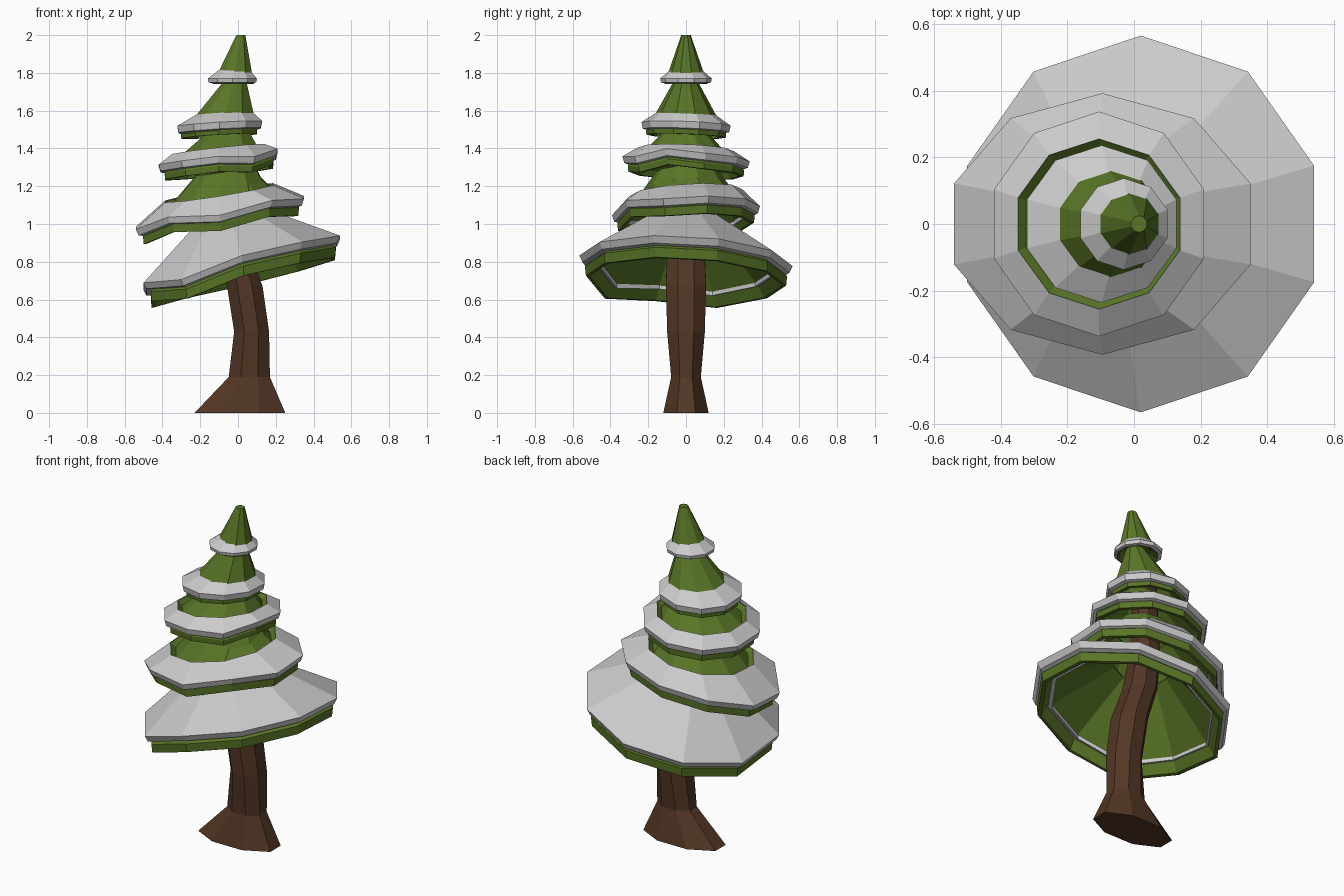
import bpy, bmesh
from math import cos, sin, pi

if "Cube" in bpy.data.objects:
    bpy.data.objects.remove(bpy.data.objects["Cube"])


def material(name, color):
    m = bpy.data.materials.new(name)
    m.diffuse_color = (*color, 1)
    m.use_nodes = True
    m.node_tree.nodes["Principled BSDF"].inputs["Base Color"].default_value = m.diffuse_color
    return m


GREEN = material("needles", (0.10, 0.18, 0.02))
BROWN = material("bark", (0.085, 0.037, 0.018))


def loft(name, rings, sides, mat=None, closed=False, phase=pi / 2, sag={}, sag_rings=()):
    """Skin through rings (cx, cz, rx, ry, slope_x, slope_y); closed joins last to first.
    sag maps a corner number to a height offset for the rings in sag_rings."""
    bm = bmesh.new()
    loops = []
    for k, (cx, cz, rx, ry, sx, sy) in enumerate(rings):
        loop = []
        for i in range(sides):
            a = phase + 2 * pi * i / sides
            x, y = rx * cos(a), ry * sin(a)
            dz = sag.get(i, 0) if k in sag_rings else 0
            loop.append(bm.verts.new((cx + x, y, cz + sx * x + sy * y + dz)))
        loops.append(loop)
    pairs = list(zip(loops, loops[1:]))
    if closed:
        pairs.append((loops[-1], loops[0]))
    else:
        bm.faces.new(loops[0])
        bm.faces.new(loops[-1])
    for a, b in pairs:
        for i in range(sides):
            j = (i + 1) % sides
            bm.faces.new((a[i], a[j], b[j], b[i]))
    bmesh.ops.recalc_face_normals(bm, faces=bm.faces)
    me = bpy.data.meshes.new(name)
    bm.to_mesh(me)
    bm.free()
    ob = bpy.data.objects.new(name, me)
    bpy.context.collection.objects.link(ob)
    if mat:
        me.materials.append(mat)
    return ob


# Tiers: slopes, snow rim (cx, z, rx, ry), snow top (cx, z, r),
# needle rim (cx, z, rx, ry), needle top (cx, z, r)
TIERS = [
    ((.24, -.05), (.02, .805, .547, .565), (-.04, 1.03, .20), (.028, .70, .51, .53), (-.05, 1.06, .16)),
    ((.16, .06), (-.095, 1.07, .468, .392), (-.10, 1.165, .30), (-.09, .985, .43, .36), (-.065, 1.285, .16)),
    ((.11, -.04), (-.105, 1.345, .331, .337), (-.105, 1.395, .255), (-.10, 1.265, .30, .305), (-.06, 1.485, .12)),
    ((.06, -.04), (-.097, 1.53, .236, .236), (-.075, 1.585, .155), (-.10, 1.465, .21, .21), (-.01, 1.78, .05)),
    ((0, 0), (-.03, 1.77, .137, .137), (-.02, 1.815, .085), (-.025, 1.74, .115, .115), (.015, 2.0, .025)),
]
# uneven drooping corners per tier
SAGS = [{2: -.02, 4: -.045}, {2: -.02, 3: -.02, 4: .03, 6: .03}, {6: -.02, 7: .015}, {}, {}]

for n, (s, (sx, sz, srx, sry), (tx, tz, tr), (gx, gz, grx, gry), (hx, hz, hr)) in enumerate(TIERS, 1):
    drop = .035 if n < 5 else .02
    sag = SAGS[n - 1]
    # snow collar with a thin rim, its inner edge just through the needles
    loft(f"snow_tier_{n}", [
        (tx, tz, tr, tr, *s),
        (sx, sz, srx, sry, *s),
        (sx, sz - drop, srx * .97, sry * .97, *s),
        (sx, sz - drop - .04 * srx, srx * .8, sry * .8, *s),
        (sx, sz + (tz - sz) * .2, srx * .8, sry * .8, *s),
    ], 10, closed=True, sag=sag, sag_rings=(1, 2, 3))
    # needle skirt: hollow shell with an upright hem, the top one capped as the tip
    if n < 5:
        t = .02
        hem = .1 * grx
        rings = [(gx, gz, grx, gry, *s), (gx, gz + hem, grx * 1.01, gry * 1.01, *s)]
        hem_rings = (0, 1, 4, 5)
        if n in (2, 3):
            # shallow trough between the snow collar and the cone above
            rings += [(tx, tz - .005, tr, tr, *s), (tx, tz - .03, tr * .9, tr * .9, *s)]
            hem_rings = (0, 1, 6, 7)
        rings += [(hx, hz, hr, hr, *s),
                  (hx, hz - t, hr - .01, hr - .01, *s),
                  (gx, gz + hem, grx * .9, gry * .9, *s),
                  (gx, gz, grx - t, gry - t, *s)]
    else:
        rings = [(gx, gz + .03, .07, .07, *s), (gx, gz, grx, gry, *s), (hx, hz, hr, hr, *s)]
        hem_rings = ()
    loft(f"needle_tier_{n}", rings, 10, GREEN, closed=n < 5, sag=sag, sag_rings=hem_rings)

# curved trunk with flared foot
loft("trunk", [
    (.01, 0, .26, .13, 0, 0),
    (.06, .19, .118, .085, 0, 0),
    (.072, .43, .10, .108, 0, 0),
    (.033, .69, .105, .115, -.2, 0),
    (-.04, .90, .10, .105, -.2, 0),
    (-.08, 1.15, .085, .085, 0, 0),
    (-.075, 1.56, .07, .07, 0, 0),
], 8, BROWN, phase=pi / 8)
